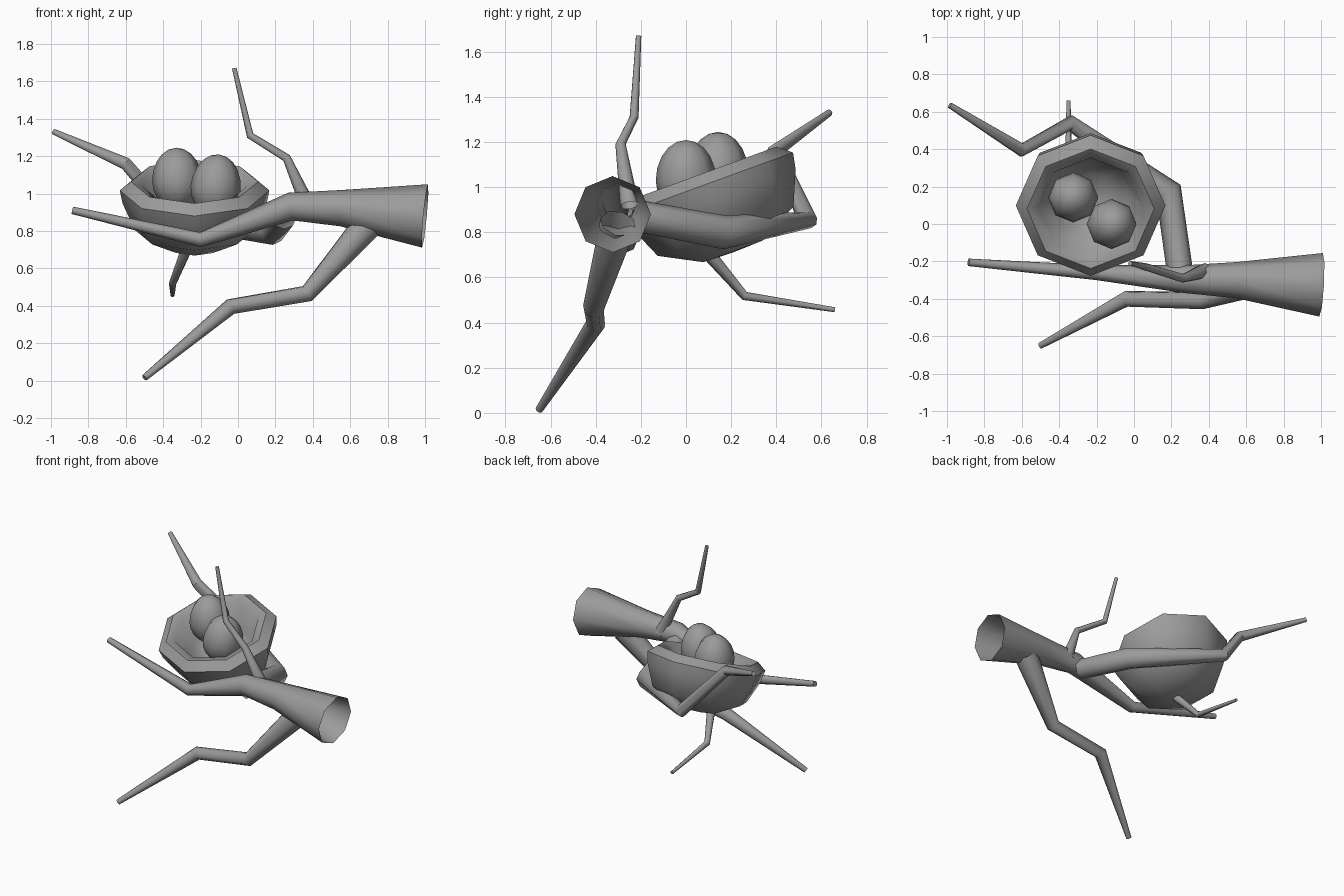
import bpy, bmesh, math
from mathutils import Vector, Matrix

cube = bpy.data.objects.get("Cube")
if cube:
    bpy.data.objects.remove(cube, do_unlink=True)

SIDES = 8

grey = bpy.data.materials.new("plain_grey")
grey.use_nodes = True
colour = (0.33, 0.33, 0.33, 1)
grey.diffuse_color = colour
grey.node_tree.nodes["Principled BSDF"].inputs["Base Color"].default_value = colour


def finish(name, bm, sharp=50):
    bmesh.ops.recalc_face_normals(bm, faces=bm.faces)
    mesh = bpy.data.meshes.new(name)
    bm.to_mesh(mesh)
    bm.free()
    mesh.materials.append(grey)
    for face in mesh.polygons:
        face.use_smooth = True
    mesh.set_sharp_from_angle(angle=math.radians(sharp))
    obj = bpy.data.objects.new(name, mesh)
    bpy.context.collection.objects.link(obj)
    return obj


def skin(bm, rings):
    for a, b in zip(rings, rings[1:]):
        for i in range(SIDES):
            j = (i + 1) % SIDES
            bm.faces.new((a[i], a[j], b[j], b[i]))


def branch(name, nodes):
    """Tapering tube through (x, y, z, radius) nodes, open at the base."""
    bm = bmesh.new()
    pts = [Vector(n[:3]) for n in nodes]
    dirs = [(b - a).normalized() for a, b in zip(pts, pts[1:])]
    side = dirs[0].orthogonal().normalized()
    rings = []
    for k, p in enumerate(pts):
        tangent = (dirs[max(k - 1, 0)] + dirs[min(k, len(dirs) - 1)]).normalized()
        side = (side - tangent * side.dot(tangent)).normalized()
        up = tangent.cross(side)
        ring = []
        for i in range(SIDES):
            a = math.tau * i / SIDES
            ring.append(bm.verts.new(p + (side * math.cos(a) + up * math.sin(a)) * nodes[k][3]))
        rings.append(ring)
    skin(bm, rings)
    bm.faces.new(rings[-1])
    return finish(name, bm)


def lathe(name, profile, matrix, sharp=50):
    """Turn a (radius, height) profile whose two ends close on poles."""
    bm = bmesh.new()
    rings = []
    for r, h in profile[1:-1]:
        rings.append([bm.verts.new((r * math.cos(math.tau * i / SIDES),
                                    r * math.sin(math.tau * i / SIDES), h)) for i in range(SIDES)])
    skin(bm, rings)
    for ring, (r, h) in ((rings[0], profile[0]), (rings[-1], profile[-1])):
        pole = bm.verts.new((0, 0, h))
        for i in range(SIDES):
            bm.faces.new((ring[i], ring[(i + 1) % SIDES], pole))
    bm.transform(matrix)
    return finish(name, bm, sharp)


# Branches
branch("main_branch", [(1, -0.325, 0.88, 0.17), (0.55, -0.3, 0.922, 0.097),
                       (0.28, -0.295, 0.93, 0.075), (-0.2, -0.26, 0.753, 0.04),
                       (-0.885, -0.205, 0.91, 0.02)])
branch("lower_branch", [(0.7, -0.3, 0.84, 0.082), (0.37, -0.41, 0.465, 0.047),
                        (-0.04, -0.4, 0.395, 0.044), (-0.5, -0.65, 0.015, 0.018)])
branch("upper_twig", [(0.38, -0.25, 0.92, 0.042), (0.26, -0.29, 1.19, 0.023),
                      (0.065, -0.23, 1.31, 0.02), (-0.02, -0.21, 1.67, 0.012)])
branch("back_branch", [(0.245, -0.25, 0.88, 0.07), (0.185, 0.17, 0.8, 0.075),
                       (-0.34, 0.54, 0.855, 0.043), (-0.6, 0.395, 1.16, 0.036),
                       (-0.985, 0.635, 1.33, 0.016)])
branch("under_twig", [(-0.26, 0.07, 0.74, 0.032), (-0.35, 0.26, 0.518, 0.02),
                      (-0.35, 0.66, 0.457, 0.011)])

# Nest: thick bowl tilted toward the front
nest_place = Matrix.Translation((-0.232, 0.09, 1.04)) @ Matrix.Rotation(math.radians(20), 4, "X")
lathe("nest", [(0, -0.35), (0.14, -0.345), (0.32, -0.25), (0.385, -0.1), (0.4, -0.025),
               (0.34, 0.025), (0.28, 0), (0.22, -0.16), (0.11, -0.24), (0, -0.25)], nest_place)

# Eggs: blunt below, longer above
EGG_RINGS = 10
egg_profile = []
for k in range(EGG_RINGS + 1):
    a = math.pi * k / EGG_RINGS
    height = -math.cos(a)
    egg_profile.append((0.134 * math.sin(a), height * (0.18 if height > 0 else 0.15)))
for name, place, lean in (("left_egg", (-0.12, 0, 1.03), 6), ("right_egg", (-0.325, 0.142, 1.065), -2)):
    lathe(name, egg_profile,
          Matrix.Translation(place) @ Matrix.Rotation(math.radians(lean), 4, "Y"))
